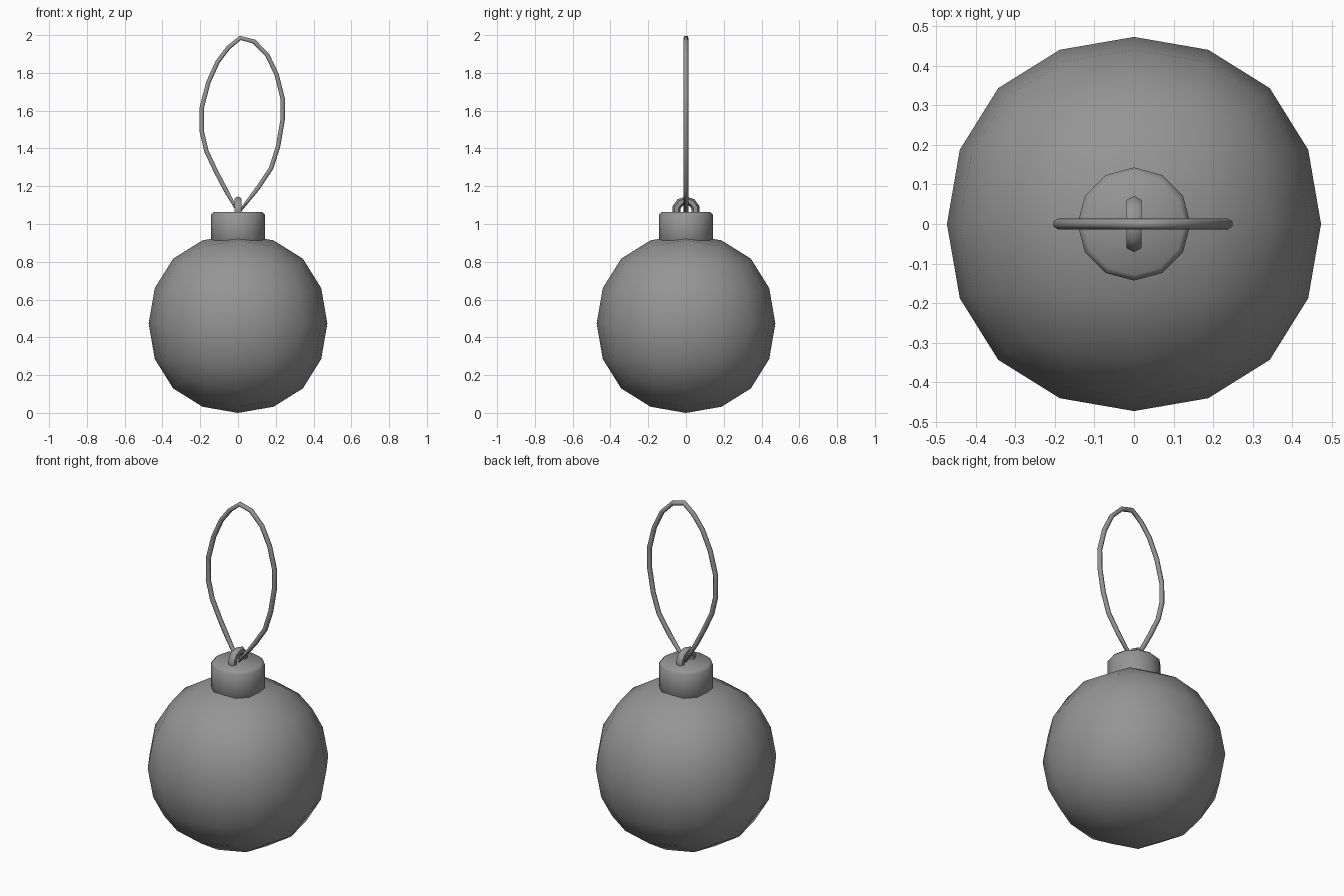
import bpy
from math import radians, pi

if "Cube" in bpy.data.objects:
    bpy.data.objects.remove(bpy.data.objects["Cube"])

dark = bpy.data.materials.new("dark_grey")
dark.diffuse_color = (0.3, 0.3, 0.3, 1)
dark.use_nodes = True
dark.node_tree.nodes["Principled BSDF"].inputs["Base Color"].default_value = dark.diffuse_color


def finish(name, angle=40):
    ob = bpy.context.object
    ob.name = name
    ob.data.materials.append(dark)
    bpy.ops.object.shade_smooth_by_angle(angle=radians(angle))
    return ob


# Bauble: cube rounded by subdivision
bpy.ops.mesh.primitive_cube_add(size=1.127, location=(0, 0, 0.473))
sub = bpy.context.object.modifiers.new("round", 'SUBSURF')
sub.levels = sub.render_levels = 2
bpy.ops.object.modifier_apply(modifier="round")
finish("bauble", 60)

# Cap: short bevelled cylinder sunk into the bauble
bpy.ops.mesh.primitive_cylinder_add(vertices=12, radius=0.143, depth=0.18,
                                    location=(0, 0, 0.974))
bev = bpy.context.object.modifiers.new("bevel", 'BEVEL')
bev.width = 0.014
bev.segments = 1
bev.limit_method = 'ANGLE'
bev.angle_limit = radians(50)
bpy.ops.object.modifier_apply(modifier="bevel")
finish("cap", 50)

# Eyelet: ring half buried in the cap
bpy.ops.mesh.primitive_torus_add(major_segments=10, minor_segments=6,
                                 major_radius=0.053, minor_radius=0.022,
                                 location=(0, 0, 1.071), rotation=(0, pi / 2, 0))
finish("eyelet", 60)

# Hanging string: closed tube through the eyelet
path = [(0.003, 1.06), (-0.065, 1.18), (-0.115, 1.275), (-0.167, 1.385),
        (-0.192, 1.49), (-0.192, 1.615), (-0.157, 1.75), (-0.107, 1.86),
        (-0.05, 1.935), (0.012, 1.985), (0.085, 1.966), (0.155, 1.895),
        (0.205, 1.79), (0.237, 1.66), (0.236, 1.55), (0.212, 1.41),
        (0.175, 1.295), (0.105, 1.19)]
cu = bpy.data.curves.new("string", 'CURVE')
cu.dimensions = '3D'
cu.bevel_depth = 0.0135
cu.bevel_resolution = 1
sp = cu.splines.new('POLY')
sp.points.add(len(path) - 1)
for p, (x, z) in zip(sp.points, path):
    p.co = (x, 0, z, 1)
sp.use_cyclic_u = True
string = bpy.data.objects.new("string", cu)
bpy.context.collection.objects.link(string)
bpy.ops.object.select_all(action='DESELECT')
string.select_set(True)
bpy.context.view_layer.objects.active = string
bpy.ops.object.convert(target='MESH')
finish("hanging_string", 65)
